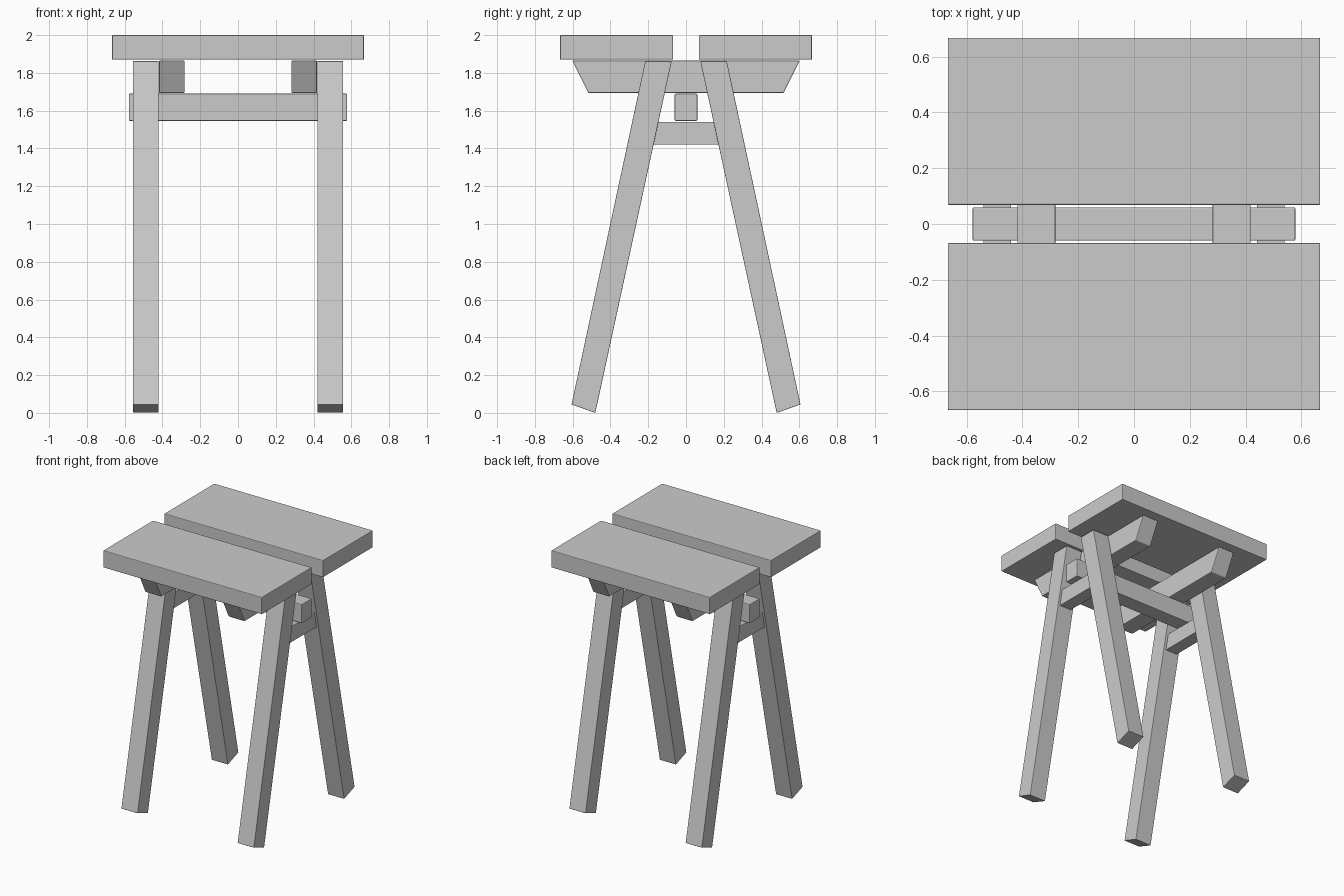
import bpy
import bmesh

if "Cube" in bpy.data.objects:
    bpy.data.objects.remove(bpy.data.objects["Cube"], do_unlink=True)

# One plain grey for the whole stool
GREY = (0.6, 0.6, 0.6, 1.0)
grey = bpy.data.materials.new("light grey")
grey.use_nodes = True
grey.diffuse_color = GREY
grey.node_tree.nodes["Principled BSDF"].inputs["Base Color"].default_value = GREY


def plank(name, profile, x0, x1, bevel=0.005):
    """Extrude a (y, z) profile from x0 to x1 and ease its edges."""
    bm = bmesh.new()
    face = bm.faces.new([bm.verts.new((x0, y, z)) for y, z in profile])
    out = bmesh.ops.extrude_face_region(bm, geom=[face])
    moved = [v for v in out["geom"] if isinstance(v, bmesh.types.BMVert)]
    bmesh.ops.translate(bm, verts=moved, vec=(x1 - x0, 0, 0))
    bmesh.ops.recalc_face_normals(bm, faces=bm.faces)
    mesh = bpy.data.meshes.new(name)
    bm.to_mesh(mesh)
    bm.free()
    mesh.materials.append(grey)
    obj = bpy.data.objects.new(name, mesh)
    bpy.context.collection.objects.link(obj)
    if bevel:
        mod = obj.modifiers.new("eased edges", "BEVEL")
        mod.width = bevel
        mod.segments = 2
    return obj


def box(y0, y1, z0, z1):
    return [(y0, z0), (y1, z0), (y1, z1), (y0, z1)]


def trapezoid(low, high, z0, z1):
    return [(-low, z0), (low, z0), (high, z1), (-high, z1)]


# Splayed leg: square-cut foot, top cut level under the seat
LEG = [(0.48, 0.0), (0.606, 0.045), (0.216, 1.862), (0.076, 1.862)]

# Two seat boards with a gap between them
for end, s in (("front", -1), ("back", 1)):
    plank(end + "_seat_board", box(s * 0.068, s * 0.667, 1.87, 2.0), -0.667, 0.667)

for side, m in (("left", 1), ("right", -1)):
    # Legs
    for end, s in (("front", -1), ("back", 1)):
        plank(f"{end}_{side}_leg", [(s * y, z) for y, z in LEG], m * 0.42, m * 0.557, 0.003)
    # Tapered bearer under the seat and short tie between the legs
    plank(side + "_seat_bearer", trapezoid(0.517, 0.602, 1.694, 1.865), m * 0.282, m * 0.418)
    plank(side + "_leg_tie", trapezoid(0.18, 0.153, 1.42, 1.54), m * 0.44, m * 0.54, 0.003)

# Long rail joining both ends
plank("centre_rail", box(-0.06, 0.06, 1.546, 1.69), -0.578, 0.578)
